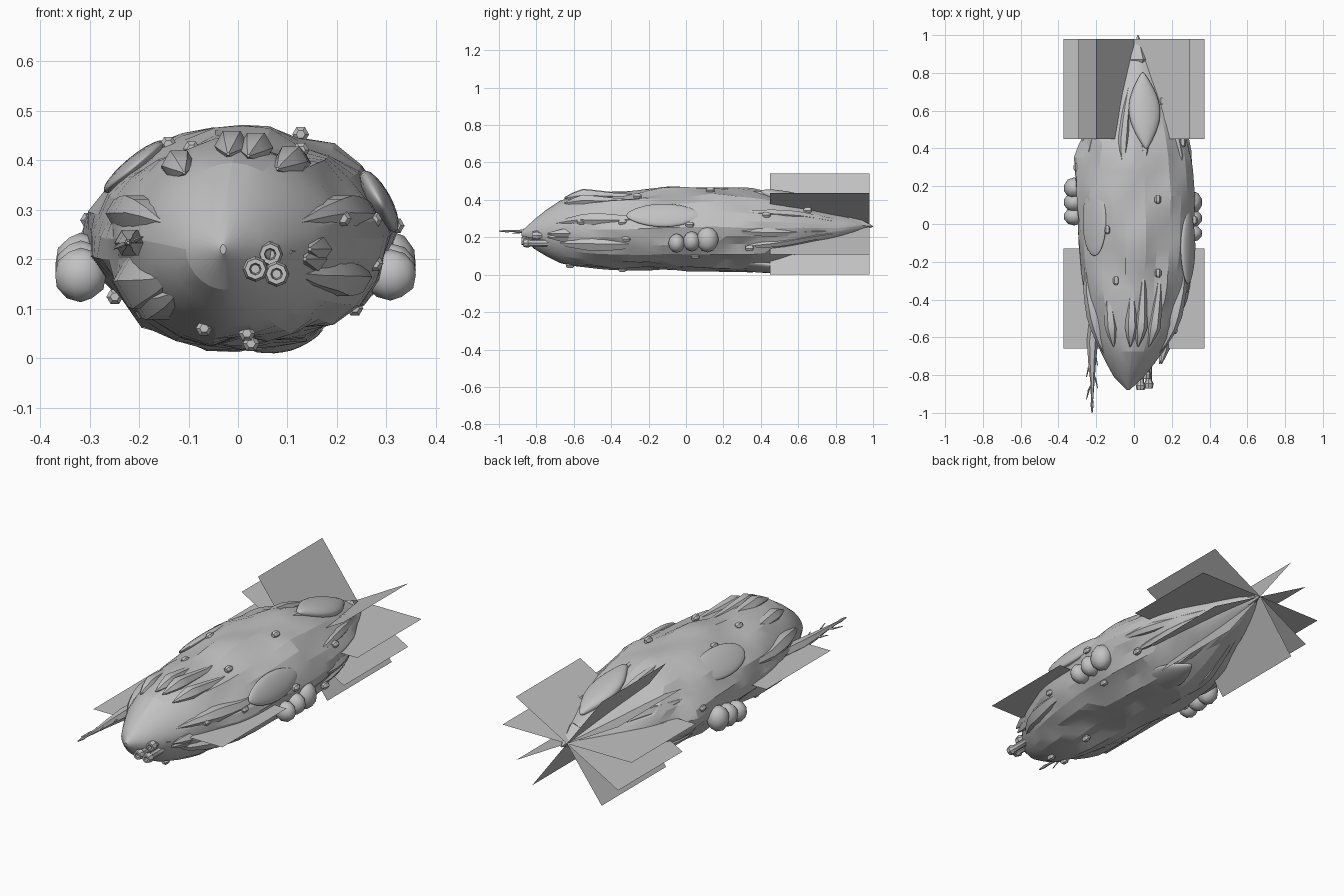
import bpy, bmesh, math, random
from mathutils import Vector, noise

random.seed(4)
if "Cube" in bpy.data.objects:
    bpy.data.objects.remove(bpy.data.objects["Cube"])

GREY = (0.54, 0.54, 0.54, 1)
mat = bpy.data.materials.new("hull grey")
mat.use_nodes = True
mat.diffuse_color = GREY
mat.node_tree.nodes["Principled BSDF"].inputs["Base Color"].default_value = GREY
parts = []


def finish(name, bm, smooth=28):
    bmesh.ops.recalc_face_normals(bm, faces=bm.faces)
    mesh = bpy.data.meshes.new(name)
    bm.to_mesh(mesh)
    bm.free()
    mesh.materials.append(mat)
    ob = bpy.data.objects.new(name, mesh)
    bpy.context.collection.objects.link(ob)
    parts.append((ob, math.radians(smooth)))
    return ob


def skin(name, rings, smooth=28):
    """Close a list of equal-length point rings into a solid."""
    bm = bmesh.new()
    vs = [[bm.verts.new(p) for p in ring] for ring in rings]
    n = len(vs[0])
    for a, b in zip(vs, vs[1:]):
        for i in range(n):
            j = (i + 1) % n
            bm.faces.new((a[i], a[j], b[j], b[i]))
    bm.faces.new(vs[0])
    bm.faces.new(vs[-1])
    bmesh.ops.triangulate(bm, faces=bm.faces)
    return finish(name, bm, smooth)


def loft(name, sections, sides=6):
    """Sections are (centre, radius), stacked along y."""
    turn = [2 * math.pi * i / sides for i in range(sides)]
    return skin(name, [[(c[0] + r * math.cos(t), c[1], c[2] + r * math.sin(t))
                        for t in turn] for c, r in sections])


# hull profile: y, centre x, half width, bottom z, top z
PROFILE = [(-.88, -.03, .006, .21, .23), (-.83, -.03, .065, .15, .28),
           (-.75, -.02, .12, .10, .345), (-.66, -.01, .175, .055, .405),
           (-.56, 0, .22, .04, .43), (-.36, .005, .275, .03, .435),
           (-.1, .01, .31, .022, .465), (.15, .005, .315, .018, .478),
           (.36, 0, .305, .025, .455), (.48, .005, .27, .045, .435),
           (.62, .015, .215, .09, .40), (.8, .025, .125, .155, .335),
           (.9, .025, .065, .21, .30), (.97, .02, .008, .255, .272)]


def surface(y, angle, lift=0.0):
    """Point on the hull at a given station and angle around it."""
    y = min(max(y, PROFILE[0][0]), PROFILE[-1][0])
    for a, b in zip(PROFILE, PROFILE[1:]):
        if y <= b[0]:
            f = (y - a[0]) / (b[0] - a[0])
            cx, w, lo, hi = (p + (q - p) * f for p, q in zip(a[1:], b[1:]))
            break
    mid = lo + (hi - lo) * .52
    power = 1.16 if math.sin(angle) > 0 else 1.06
    c, s = (math.copysign(abs(v) ** power, v) for v in (math.cos(angle), math.sin(angle)))
    half = hi - mid if s > 0 else mid - lo
    return Vector((cx + (w + lift) * c, y, mid + (half + lift) * s))


# faceted hull with lengthwise wrinkles and a plain nose cone
SIDES, RINGS = 28, 27
rings = []
for k in range(RINGS + 1):
    y = -.88 + 1.85 * k / RINGS
    amount = .026 * min(1, max(0, (y + .68) * 4)) * min(1, (.97 - y) * 2)
    ring = []
    for i in range(SIDES):
        t = 2 * math.pi * i / SIDES
        p = surface(y, t)
        lump = noise.noise(Vector((p.x * 13, p.y * 4, p.z * 13)))
        ring.append(surface(y, t, amount * lump))
    rings.append(ring)
skin("hull", rings, 14)


def ridge(name, angle, y0, y1, radius, lift=0.0, peak=.5, twist=0.0):
    """A pointed rib lying along the hull."""
    sections = []
    for k in range(9):
        f = k / 8
        g = f / peak if f < peak else (1 - f) / (1 - peak)
        p = surface(y0 + (y1 - y0) * f, math.radians(angle + twist * f), lift * (1 - f) - radius * .6)
        sections.append((p, .003 + radius * g ** .7))
    loft(name, sections)


# collar horns behind the nose, and broad cheeks at its sides
for i, a in enumerate((58, 78, 95, 126)):
    ridge(f"collar_horn_{i}", a, -.65, -.25, .032, .025, .25)
for i, (a, r) in enumerate(((20, .04), (160, .04), (210, .065), (222, .045), (335, .045))):
    ridge(f"cheek_{i}", a, -.7, -.15, r, .02, .4)
# low ribs that sweep back to the tail point
for i in range(10):
    ridge(f"tail_rib_{i}", i * 36 + random.uniform(-9, 9), random.uniform(.2, .4),
          random.uniform(.85, .95), .026, 0, .35, random.uniform(-12, 12))

# tail tip dart
loft("tail_dart", [(Vector((.025, .8, .27)), .012), (Vector((.03, .87, .27)), .06),
                   (Vector((.02, 1, .258)), .003)], 5)


def blob(name, centre, size, level=2, tilt=0.0, pitch=0.0, taper=0.0):
    bm = bmesh.new()
    bmesh.ops.create_icosphere(bm, subdivisions=level, radius=1)
    for v in bm.verts:
        v.co.x *= 1 - taper * v.co.y ** 2
    ob = finish(name, bm, 50)
    ob.location, ob.scale = centre, size
    ob.rotation_euler = (pitch, tilt, 0)


# low smooth blisters: station, angle, half length, half width, height, pitch, taper
for name, y, a, length, width, height, pitch, taper in (
        ("top_blister", .6, 76, .21, .085, .036, -.25, .6),
        ("right_blister", .02, 138, .19, .08, .02, 0, 0),
        ("left_blister", -.12, 22, .2, .07, .024, 0, .2),
        ("belly_blister", .36, 290, .21, .08, .024, .1, .6)):
    t = math.radians(a)
    blob(name, surface(y, t, -.006), (width, length, height), 3,
         math.atan2(math.cos(t) * .75, math.sin(t)), pitch, taper)

# three pods on each flank
for side, x, pods in (("left", .308, ((-.05, .045), (.03, .047), (.115, .06))),
                      ("right", -.318, ((.04, .048), (.115, .052), (.19, .057)))):
    for i, (y, r) in enumerate(pods):
        blob(f"{side}_pod_{i}", (x, y, .168 + .01 * i), (.054, r, r * 1.15))

# small sensor knobs: station and angle
KNOBS = ((.13, 64), (-.03, 122), (-.26, 62), (-.3, 114), (-.56, 15), (-.34, 14), (-.32, 345),
         (.02, 5), (.05, 318), (.34, 330), (.43, 25), (-.62, 278), (-.34, 275), (-.62, 250),
         (.1, 215), (-.3, 225), (.3, 170), (.65, 45))
for i, (y, a) in enumerate(KNOBS):
    p = surface(y, math.radians(a), .001)
    loft(f"knob_{i}", [(p + Vector((0, d, 0)), r) for d, r in
                       ((-.022, .009), (-.012, .017), (.012, .017), (.022, .009))])

# cluster of three hollow nose barrels
for i, (x, z, y) in enumerate(((.035, .18, -.88), (.065, .21, -.82), (.078, .17, -.87))):
    loft(f"barrel_{i}", [(Vector((x, y + d, z)), r) for d, r in
                         ((.03, .009), (0, .012), (0, .021), (.025, .026), (.04, .018),
                          (.14, .018), (.16, .026), (.26, .02))], 8)
# claws beside the barrels
for i, (x, z) in enumerate(((.125, .215), (.155, .2), (.165, .22))):
    loft(f"claw_{i}", [(Vector((x - .02, -.74, z)), .004), (Vector((x, -.66, z)), .026),
                       (Vector((x, -.5, z)), .016)], 5)

# barbed lance on the right of the nose
loft("lance", [(Vector((x, y, .233)), r) for x, y, r in
               ((-.222, -1, .003), (-.222, -.96, .008), (-.222, -.93, .006), (-.22, -.84, .011),
                (-.222, -.74, .02), (-.22, -.62, .03), (-.2, -.45, .03))])
for i in range(4):
    s = 1 if i % 2 else -1
    y = -.88 + .06 * i
    loft(f"lance_barb_{i}", [(Vector((-.222 + s * .03, y - .05, .233 + .012 * s)), .002),
                             (Vector((-.222 + s * .018, y, .233 + .006 * s)), .005),
                             (Vector((-.222, y + .04, .233)), .004)], 4)


def sheet(name, start, end, y0, y1):
    (xa, za), (xb, zb) = start, end
    bm = bmesh.new()
    bm.faces.new([bm.verts.new(p) for p in ((xa, y0, za), (xb, y0, zb), (xb, y1, zb), (xa, y1, za))])
    finish(name, bm)


# flat vanes: a star of nine around the tail and one level pair at the bow
AXIS = .272
for i, (dx, dz) in enumerate(((.372, 0), (.295, .165), (.2, .27), (-.2, .27), (-.295, .165))):
    for half, s in (("upper", 1), ("lower", -1)):
        if (i, s) != (2, 1):
            sheet(f"tail_vane_{half}_{i}", (0, AXIS), (s * dx, AXIS + s * dz), .45, .98)
sheet("bow_vane", (-.372, .23), (.372, .23), -.66, -.13)

# shading that keeps creases sharp
bpy.context.view_layer.update()
for ob, angle in parts:
    bpy.ops.object.select_all(action="DESELECT")
    ob.select_set(True)
    bpy.context.view_layer.objects.active = ob
    bpy.ops.object.shade_smooth_by_angle(angle=angle)
